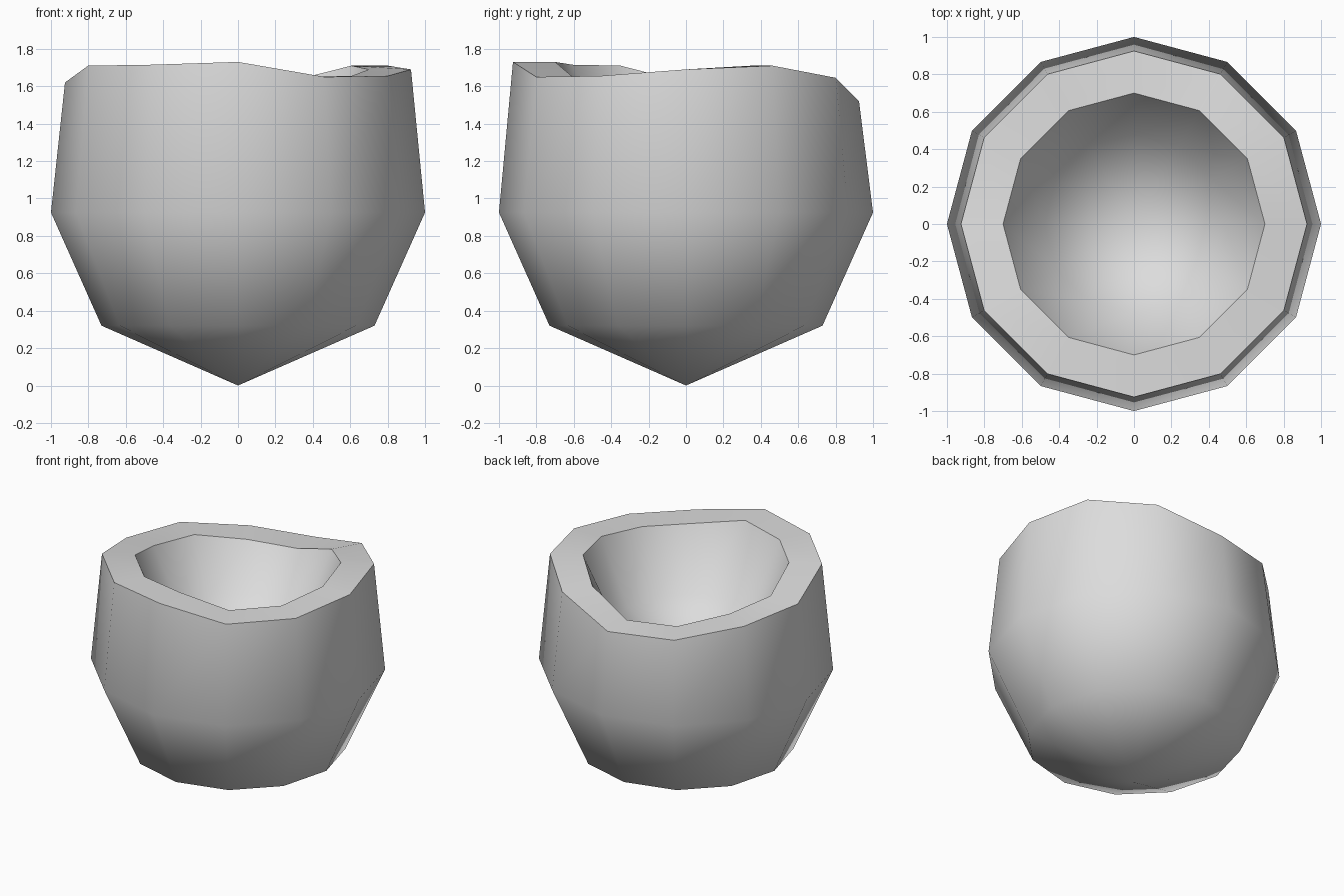
import bpy
import bmesh
from math import cos, sin, radians

# Remove the default cube
cube = bpy.data.objects.get("Cube")
if cube:
    bpy.data.objects.remove(cube, do_unlink=True)

SIDES = 12
# Rim height at each side, counter-clockwise from +x
RIM = [1.69, 1.71, 1.645, 1.52, 1.53, 1.595,
       1.62, 1.71, 1.715, 1.73, 1.65, 1.655]

# Profile (radius, height) from the base, over the rim, into the hollow;
# a height of None follows the uneven rim
PROFILE = [(0.73, 0.32), (1.0, 0.925), (0.925, None),
           (0.70, None), (0.48, 1.22)]
BASE_TIP, HOLLOW_BOTTOM = 0.0, 0.94

grey = bpy.data.materials.new("light_grey")
grey.use_nodes = True
colour = (0.72, 0.72, 0.72, 1)
grey.diffuse_color = colour
grey.node_tree.nodes["Principled BSDF"].inputs["Base Color"].default_value = colour


def ring(bm, radius, height):
    verts = []
    for i in range(SIDES):
        a = radians(360 * i / SIDES)
        z = RIM[i] if height is None else height
        verts.append(bm.verts.new((radius * cos(a), radius * sin(a), z)))
    return verts


# Thick bowl with a pointed base and a tapering hollow
bm = bmesh.new()
rings = [ring(bm, r, z) for r, z in PROFILE]
base_tip = bm.verts.new((0, 0, BASE_TIP))
hollow_bottom = bm.verts.new((0, 0, HOLLOW_BOTTOM))
for i in range(SIDES):
    j = (i + 1) % SIDES
    bm.faces.new((base_tip, rings[0][j], rings[0][i]))
    for low, high in zip(rings, rings[1:]):
        bm.faces.new((low[i], low[j], high[j], high[i]))
    bm.faces.new((hollow_bottom, rings[-1][i], rings[-1][j]))
bmesh.ops.recalc_face_normals(bm, faces=bm.faces)

mesh = bpy.data.meshes.new("bowl")
bm.to_mesh(mesh)
bm.free()
mesh.materials.append(grey)
bowl = bpy.data.objects.new("bowl", mesh)
bpy.context.collection.objects.link(bowl)

# Smooth walls, crisp outer and inner rim edges
mesh.shade_smooth()
for edge in mesh.edges:
    ends = [mesh.vertices[v].co for v in edge.vertices]
    same_radius = abs(ends[0].xy.length - ends[1].xy.length) < 0.01
    edge.use_edge_sharp = same_radius and all(v.z > 1.4 for v in ends)
